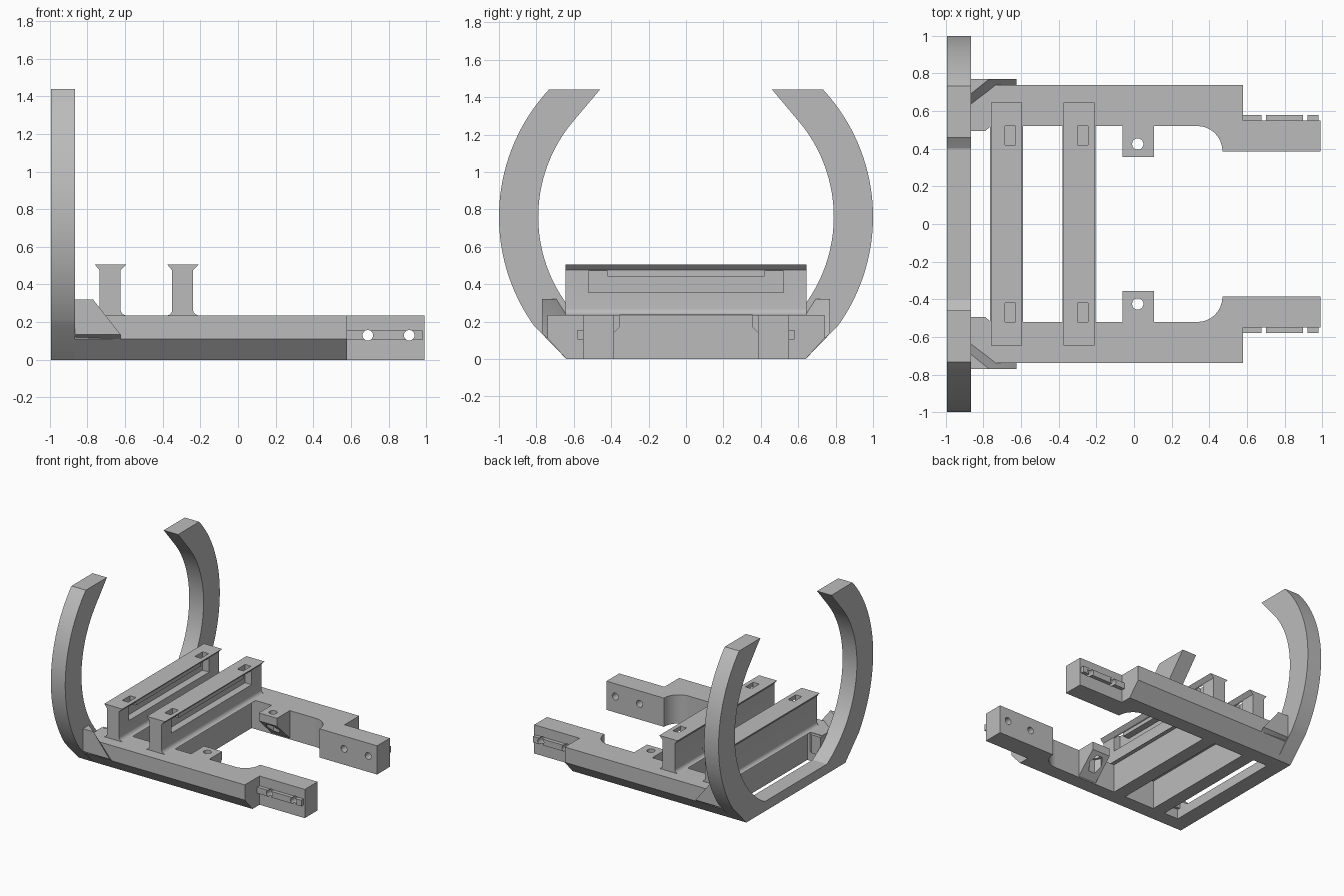
import bpy, bmesh, math
from mathutils import Vector

cube = bpy.data.objects.get("Cube")
if cube:
    bpy.data.objects.remove(cube)

grey = bpy.data.materials.new("plain grey")
grey.use_nodes = True
grey.diffuse_color = (0.5, 0.5, 0.5, 1)
grey.node_tree.nodes["Principled BSDF"].inputs["Base Color"].default_value = grey.diffuse_color
parts = []


def finish(name, bm):
    bmesh.ops.recalc_face_normals(bm, faces=bm.faces)
    mesh = bpy.data.meshes.new(name)
    bm.to_mesh(mesh)
    bm.free()
    mesh.materials.append(grey)
    ob = bpy.data.objects.new(name, mesh)
    bpy.context.collection.objects.link(ob)
    parts.append(ob)
    return ob


def prism(name, profile, axis, lo, hi):
    """Extrude a 2D profile along an axis; the profile keeps the other two axes in order."""
    def place(p, d):
        co = list(p)
        co.insert("xyz".index(axis), d)
        return co
    bm = bmesh.new()
    base = bm.faces.new([bm.verts.new(place(p, lo)) for p in profile])
    geom = bmesh.ops.extrude_face_region(bm, geom=[base])["geom"]
    shift = Vector(place((0, 0), hi - lo))
    bmesh.ops.translate(bm, vec=shift, verts=[v for v in geom if isinstance(v, bmesh.types.BMVert)])
    return finish(name, bm)


def box(name, x, y, z):
    return prism(name, [(x[0], y[0]), (x[1], y[0]), (x[1], y[1]), (x[0], y[1])], "z", *z)


def hull(name, points):
    bm = bmesh.new()
    for p in points:
        bm.verts.new(p)
    bmesh.ops.convex_hull(bm, input=bm.verts)
    bmesh.ops.dissolve_limit(bm, angle_limit=0.02, verts=bm.verts, edges=bm.edges)
    return finish(name, bm)


def circle(cx, cy, r, n=32):
    return [(cx + r * math.cos(i * math.tau / n), cy + r * math.sin(i * math.tau / n)) for i in range(n)]


def cut(ob, cutter):
    mod = ob.modifiers.new("cut", "BOOLEAN")
    mod.operation = "DIFFERENCE"
    mod.solver = "EXACT"
    mod.object = cutter
    bpy.context.view_layer.update()
    mesh = bpy.data.meshes.new_from_object(ob.evaluated_get(bpy.context.evaluated_depsgraph_get()))
    ob.modifiers.clear()
    ob.data = mesh
    parts.remove(cutter)
    bpy.data.objects.remove(cutter)


def arc(r, z0, z1, n=32):
    """Points on the +y half of a circle about the hoop centre, between two heights."""
    a0, a1 = (math.asin((z - HOOP_Z) / r) for z in (z0, z1))
    return [(r * math.cos(a0 + (a1 - a0) * i / n), HOOP_Z + r * math.sin(a0 + (a1 - a0) * i / n))
            for i in range(n + 1)]


# Open hoop at the end, with a flat floor and chamfered feet
HOOP_Z = 0.76
half = [(0.64, 0)] + arc(1.0, 0.18, 1.44) + [(0.46, 1.44)] + arc(0.79, 1.27, 0.08)
prism("hoop", half + [(-y, z) for y, z in reversed(half)], "x", -0.995, -0.865)

for s, side in ((1, "left"), (-1, "right")):
    # Side rail with chamfered lower edge
    prism(side + "_rail", [(s * y, z) for y, z in
          ((0.52, 0), (0.64, 0), (0.74, 0.11), (0.74, 0.235), (0.52, 0.235))], "x", -0.87, 0.58)

    # Stepped-in rail tip with a filleted root and a locating rib
    root = [(0.34 + 0.13 * math.sin(t), 0.385 + 0.135 * math.cos(t))
            for t in (i * math.pi / 24 for i in range(13))]
    outline = root + [(0.99, 0.385), (0.99, 0.55), (0.34, 0.55)]
    tip = prism(side + "_rail_tip", [(x, s * y) for x, y in outline], "z", 0, 0.235)
    rib = box(side + "_tip_rib", (0.575, 0.98), sorted((s * 0.54, s * 0.58)), (0.105, 0.155))
    for x in (0.69, 0.91):
        for ob in (tip, rib):
            cut(ob, prism("bore_cutter", circle(x, 0.13, 0.028), "y", s * 0.3, s * 0.7))

    # Screw tab with a sloped underside, vertical hole and nut pocket
    tab = prism(side + "_screw_tab", [(s * y, z) for y, z in
                ((0.53, 0), (0.355, 0.17), (0.355, 0.235), (0.53, 0.235))], "x", -0.06, 0.105)
    cut(tab, prism("hole_cutter", circle(0.02, s * 0.425, 0.03), "z", -0.1, 0.3))
    cut(tab, prism("pocket_cutter", circle(0.02, s * 0.425, 0.055, 6), "z", -0.1, 0.17))

    # Gussets joining rail and hoop
    hull(side + "_outer_gusset", [(x, s * y, z) for x, y, z in (
        (-0.87, 0.69, 0.32), (-0.87, 0.77, 0.32), (-0.77, 0.77, 0.32), (-0.625, 0.77, 0.135),
        (-0.87, 0.77, 0.135), (-0.87, 0.635, 0.235), (-0.73, 0.745, 0.235),
        (-0.87, 0.72, 0.11), (-0.625, 0.74, 0.11))])
    prism(side + "_inner_gusset", [(x, s * y) for x, y in
          ((-0.87, 0.495), (-0.79, 0.495), (-0.755, 0.525), (-0.87, 0.525))], "z", 0.08, 0.23)

# Cross beams: flanged upper part, strap recess and strap holes
for label, x in (("rear", -0.68), ("middle", -0.295)):
    lo, hi = x - 0.055, x + 0.055
    right = [(hi + 0.035 - 0.035 * math.sin(t), 0.27 - 0.035 * math.cos(t))
             for t in (i * math.pi / 12 for i in range(7))]
    left = [(lo - 0.03 + 0.03 * math.sin(t), 0.265 - 0.03 * math.cos(t))
            for t in (i * math.pi / 12 for i in range(7))]
    profile = right + [(hi, 0.475), (hi + 0.03, 0.505), (lo - 0.025, 0.505), (lo, 0.475)] + left[::-1]
    beam = prism(label + "_beam", profile, "y", -0.645, 0.645)
    cut(beam, box("recess_cutter", (x - 0.005, hi + 0.1), (-0.52, 0.52), (0.355, 0.47)))
    for y in (-0.47, 0.47):
        cut(beam, box("strap_cutter", (x - 0.005, x + 0.05), (y - 0.05, y + 0.05), (0.4, 0.6)))
    box(label + "_beam_lip", (x - 0.01, x + 0.05), (-0.42, 0.42), (0.44, 0.475))
    box(label + "_beam_web", (lo, hi), (-0.53, 0.53), (0, 0.24))

# Smooth the curves, keep the corners crisp
bpy.ops.object.select_all(action="DESELECT")
for ob in parts:
    ob.select_set(True)
bpy.context.view_layer.objects.active = parts[0]
bpy.ops.object.shade_smooth_by_angle(angle=math.radians(25))
